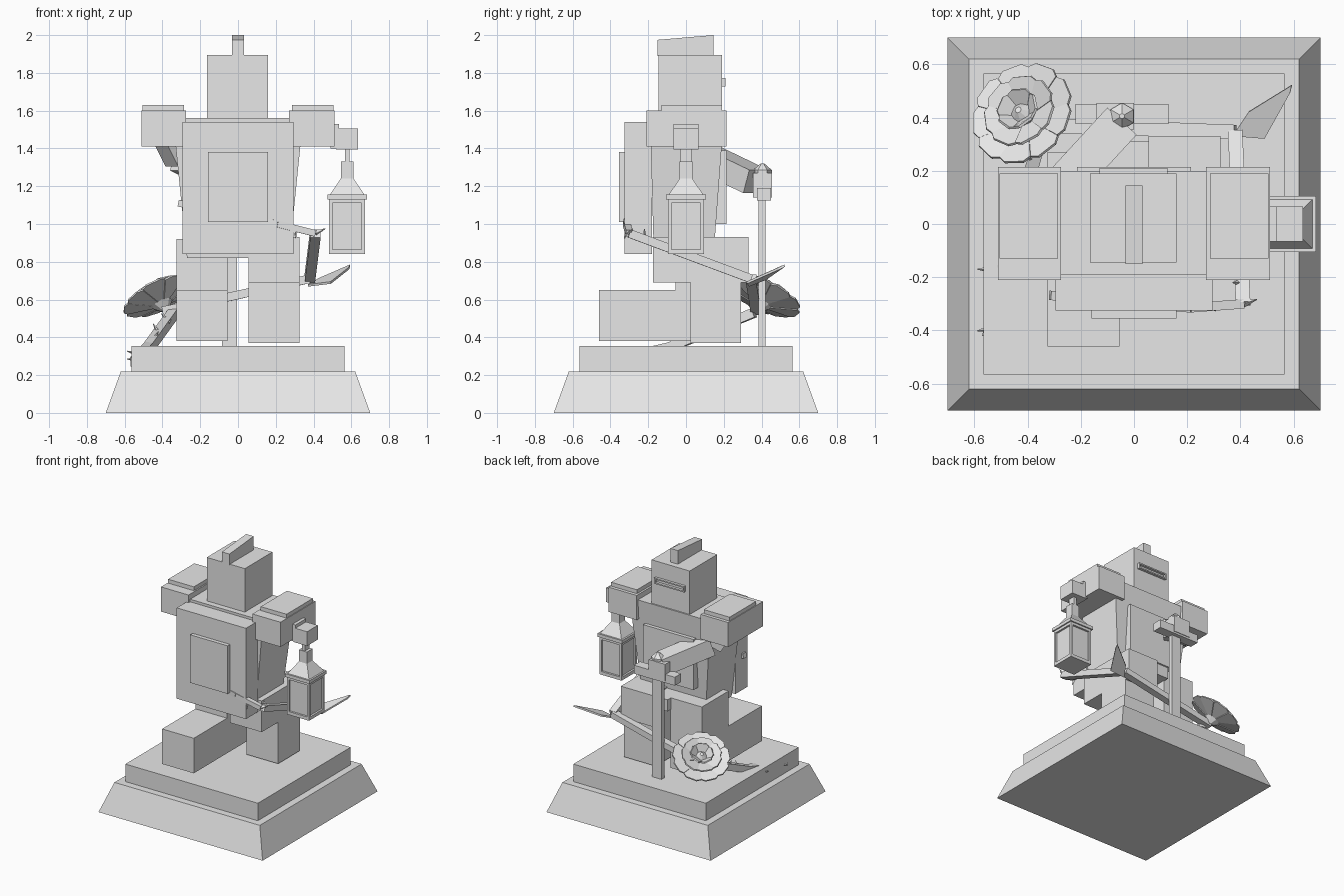
import bpy, bmesh, math
from mathutils import Vector, Matrix

if "Cube" in bpy.data.objects:
    bpy.data.objects.remove(bpy.data.objects["Cube"])

stone = bpy.data.materials.new("pale_grey")
stone.diffuse_color = (0.8, 0.8, 0.8, 1)
stone.use_nodes = True
stone.node_tree.nodes["Principled BSDF"].inputs["Base Color"].default_value = stone.diffuse_color


def finish(name, bm):
    bmesh.ops.recalc_face_normals(bm, faces=bm.faces)
    me = bpy.data.meshes.new(name)
    bm.to_mesh(me)
    bm.free()
    ob = bpy.data.objects.new(name, me)
    me.materials.append(stone)
    bpy.context.collection.objects.link(ob)
    return ob


def taper(name, low, high, z0, z1):
    """Block between two rectangles (x0, x1, y0, y1) at heights z0 and z1."""
    bm = bmesh.new()
    rings = []
    for (a, b, c, d), z in ((low, z0), (high, z1)):
        rings.append([bm.verts.new(p) for p in ((a, c, z), (b, c, z), (b, d, z), (a, d, z))])
    lo, hi = rings
    bm.faces.new(lo)
    bm.faces.new(hi)
    for i in range(4):
        j = (i + 1) % 4
        bm.faces.new((lo[i], lo[j], hi[j], hi[i]))
    return finish(name, bm)


def box(name, x0, x1, y0, y1, z0, z1):
    return taper(name, (x0, x1, y0, y1), (x0, x1, y0, y1), z0, z1)


def beam(name, a, b, w, h):
    """Square bar from a to b, w wide and h deep."""
    a, b = Vector(a), Vector(b)
    d = b - a
    bm = bmesh.new()
    m = (Matrix.Translation((a + b) / 2) @ d.to_track_quat('Z', 'Y').to_matrix().to_4x4()
         @ Matrix.Diagonal((w, h, d.length, 1)))
    bmesh.ops.create_cube(bm, size=1, matrix=m)
    return finish(name, bm)


def cone(name, a, direction, r0, r1, length, sides):
    d = Vector(direction).normalized()
    bm = bmesh.new()
    m = Matrix.Translation(Vector(a) + d * length / 2) @ d.to_track_quat('Z', 'Y').to_matrix().to_4x4()
    bmesh.ops.create_cone(bm, cap_ends=True, segments=sides, radius1=r0, radius2=r1,
                          depth=length, matrix=m)
    return finish(name, bm)


def plate(name, points, thick):
    """Thin slab extruded from one outline."""
    bm = bmesh.new()
    f = bm.faces.new([bm.verts.new(p) for p in points])
    f.normal_update()
    n = f.normal.copy()
    out = bmesh.ops.extrude_face_region(bm, geom=[f], use_keep_orig=True)
    for v in out["geom"]:
        if isinstance(v, bmesh.types.BMVert):
            v.co += n * thick
    return finish(name, bm)


# Pedestal
taper("plinth", (-.7, .7, -.7, .7), (-.62, .62, -.62, .62), 0, .22)
box("plinth_slab", -.565, .565, -.565, .565, .215, .355)

# Legs: one kneeling, one planted
box("kneeling_shin", -.325, -.055, -.46, .025, .38, .65)
box("kneeling_thigh", -.325, -.055, -.055, .27, .38, .92)
box("planted_shin", .055, .325, .025, .29, .37, .70)
box("planted_thigh", .055, .325, -.175, .33, .69, .93)
box("hip_block", -.06, .06, -.15, .31, .83, .92)

# Torso, pack and chest panel
taper("torso", (-.27, .27, -.17, .145), (-.345, .345, -.19, .20), .82, 1.56)
box("pack", -.295, .295, -.325, -.18, .84, 1.54)
box("pack_pocket", -.16, .16, -.355, -.32, 1.01, 1.38)
box("chest_panel", -.215, .215, .12, .215, 1.0, 1.39)

# Shoulders with raised pads
box("shoulder_sword_side", -.51, -.275, -.21, .215, 1.41, 1.60)
box("shoulder_lantern_side", .27, .51, -.21, .215, 1.41, 1.60)
for s in (-1, 1):
    x0, x1 = sorted((s * .285, s * .505))
    box("shoulder_pad", x0, x1, -.13, .19, 1.59, 1.63)

# Head, crest and framed visor slit
box("head", -.165, .16, -.145, .19, 1.53, 1.895)
crest = box("crest", -.032, .032, -.15, .145, 1.89, 2.0)
for v in crest.data.vertices:
    if v.co.z > 1.95 and v.co.y < 0:
        v.co.z = 1.975
for z in (1.728, 1.763):
    box("visor_bar", -.13, .125, .18, .21, z, z + .01)
for x in (-.13, .115):
    box("visor_end", x, x + .01, .18, .21, 1.728, 1.773)

# Sword arm, hand and sword
beam("upper_arm", (-.36, .07, 1.46), (-.30, .11, 1.34), .12, .14)
beam("forearm", (-.29, .12, 1.345), (-.06, .37, 1.225), .15, .13)
box("blade", -.085, -.005, .385, .42, .355, 1.15)
box("crossguard", -.22, .13, .375, .45, 1.125, 1.19)
box("hand", -.14, 0, .355, .455, 1.14, 1.27)
cone("pommel", (-.045, .405, 1.19), (0, 0, 1), .05, .05, .095, 6)
cone("pommel_cap", (-.045, .405, 1.285), (0, 0, 1), .05, .01, .035, 6)

# Lantern hand and lantern
LX = .578
box("lantern_wrist", .49, .535, -.065, .065, 1.40, 1.53)
box("lantern_hand", .52, .635, -.065, .065, 1.395, 1.505)
box("lantern_hook", LX - .012, LX + .012, -.028, .028, 1.32, 1.40)
box("lantern_neck", LX - .034, LX + .034, -.034, .034, 1.235, 1.33)
taper("lantern_roof", (LX - .095, LX + .095, -.095, .095),
      (LX - .034, LX + .034, -.034, .034), 1.15, 1.24)
box("lantern_rim", LX - .105, LX + .105, -.105, .105, 1.13, 1.155)
box("lantern_glass", LX - .08, LX + .08, -.08, .08, .85, 1.14)
for z, h in ((.84, .025), (1.11, .025)):
    box("lantern_band", LX - .095, LX + .095, -.095, .095, z, z + h)
for sx in (-1, 1):
    for sy in (-1, 1):
        cx, cy = LX + sx * .086, sy * .086
        box("lantern_post", cx - .009, cx + .009, cy - .009, cy + .009, .845, 1.13)

# Thorny vine winding around the figure
vine = [(-.40, .37, .54), (-.02, .36, .62), (.38, .345, .71), (.41, -.30, .95),
        (.21, -.315, 1.0), (-.315, -.268, 1.11)]
for i, (a, b) in enumerate(zip(vine, vine[1:])):
    beam("vine", a, b, .055 if i < 3 else .035, .045 if i < 3 else .035)
tail = [(-.34, .36, .53), (-.47, -.08, .35), (-.545, -.42, .27)]
for a, b in zip(tail, tail[1:]):
    beam("vine_tail", a, b, .05, .05)
thorns = [((.41, -.30, .95), (.6, .2, .3)), ((.3, -.31, .98), (.1, -.3, -1)),
          ((.4, -.22, .92), (-.5, 0, .9)), ((-.37, .24, .48), (-.6, .2, .8)),
          ((-.42, .08, .42), (-.5, .1, .9)), ((-.45, 0, .38), (.5, 0, .9)),
          ((-.39, .18, .45), (.6, .2, .7)), ((-.53, -.39, .28), (-1, -.2, .1)),
          ((-.53, -.17, .31), (-1, 0, .3))]
for p, d in thorns:
    cone("thorn", p, d, .014, .002, .06, 4)

# Leaf on the vine
plate("leaf", [(.37, .33, .68), (.43, .42, .715), (.592, .52, .785), (.585, .49, .77),
               (.49, .32, .695)], .012)

# Bloom: three cupped rings of petals around a bud
axis = Vector((-.40, .38, .83)).normalized()
frame = Matrix.Translation((-.405, .40, .585)) @ axis.to_track_quat('Z', 'Y').to_matrix().to_4x4()


def petal_ring(name, count, r0, r1, z0, z1, turn):
    half = math.pi / count
    for k in range(count):
        a = turn + 2 * half * k
        pts = []
        for r, t, z in ((r0, -.95, z0), (r1 * .93, -.98, z1 * .93), (r1, -.55, z1),
                        (r1, .55, z1), (r1 * .93, .98, z1 * .93), (r0, .95, z0)):
            ang = a + t * half
            pts.append(frame @ Vector((r * math.cos(ang), r * math.sin(ang), z + .004 * (k % 2))))
        plate(name, pts, .010)


petal_ring("outer_petal", 9, .025, .205, -.02, .035, 0)
petal_ring("middle_petal", 7, .025, .145, .0, .065, .3)
petal_ring("inner_petal", 5, .02, .085, .015, .085, .1)
cone("bud", frame @ Vector((0, 0, -.03)), axis, .035, .05, .07, 8)
cone("bud_tip", frame @ Vector((0, 0, .04)), axis, .05, .012, .035, 8)
cone("bloom_base", frame @ Vector((0, 0, -.05)), axis, .02, .06, .04, 8)
